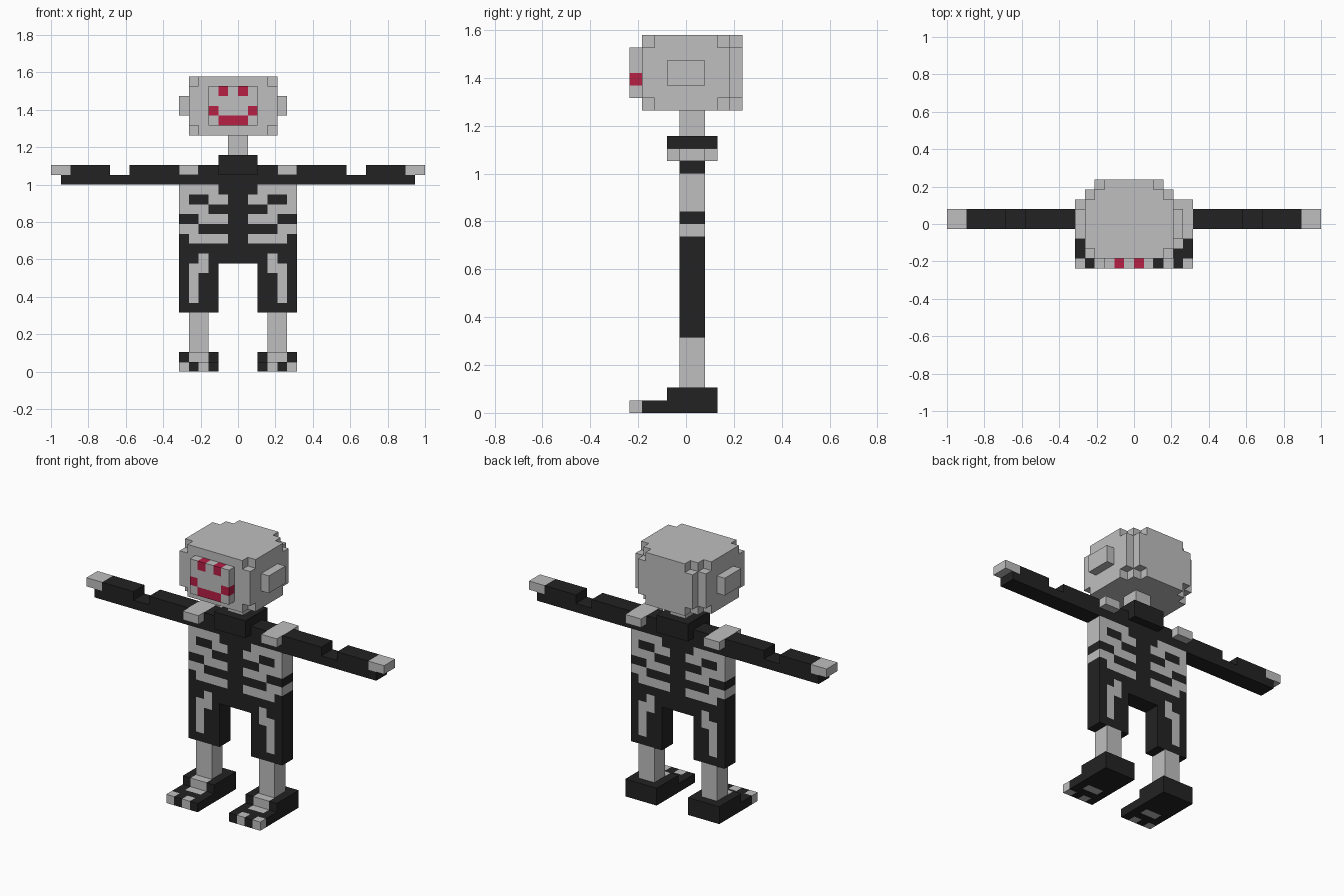
import bpy
import bmesh
from mathutils import Vector

if "Cube" in bpy.data.objects:
    bpy.data.objects.remove(bpy.data.objects["Cube"], do_unlink=True)

U = 2 / 38                                  # size of one block
ORIGIN = Vector((-19 * U, -4.5 * U, 0))
BONE, BLACK, RED = 0, 1, 2


def material(name, rgb):
    m = bpy.data.materials.new(name)
    m.use_nodes = True
    m.diffuse_color = (*rgb, 1)
    m.node_tree.nodes["Principled BSDF"].inputs["Base Color"].default_value = (*rgb, 1)
    return m


MATS = [material("bone grey", (0.52, 0.52, 0.52)),
        material("suit black", (0.0165, 0.0165, 0.0165)),
        material("face red", (0.47, 0.014, 0.06))]


def fill(cells, xs, ys, zs, colour):
    """Fill an inclusive range of blocks; a colour of None carves them away."""
    for x in range(xs[0], xs[1] + 1):
        for y in range(ys[0], ys[1] + 1):
            for z in range(zs[0], zs[1] + 1):
                if colour is None:
                    cells.pop((x, y, z), None)
                else:
                    cells[x, y, z] = colour


def mirrored(cells):
    return {(37 - x, y, z): c for (x, y, z), c in cells.items()}


def build(name, cells):
    """Turn blocks into a closed outer shell, one material per block colour."""
    bm = bmesh.new()
    verts = {}

    def corner(p):
        if p not in verts:
            verts[p] = bm.verts.new(ORIGIN + Vector(p) * U)
        return verts[p]

    for cell, colour in cells.items():
        for axis in range(3):
            for side in (0, 1):
                nb = list(cell)
                nb[axis] += 2 * side - 1
                if tuple(nb) in cells:
                    continue
                a, b = (axis + 1) % 3, (axis + 2) % 3
                ring = []
                for da, db in ((0, 0), (1, 0), (1, 1), (0, 1)):
                    p = list(cell)
                    p[axis] += side
                    p[a] += da
                    p[b] += db
                    ring.append(corner(tuple(p)))
                if not side:
                    ring.reverse()
                bm.faces.new(ring).material_index = colour
    mesh = bpy.data.meshes.new(name)
    bm.to_mesh(mesh)
    bm.free()
    for m in MATS:
        mesh.materials.append(m)
    bpy.context.collection.objects.link(bpy.data.objects.new(name, mesh))


def build_pair(name, cells):
    build("right_" + name, cells)
    build("left_" + name, mirrored(cells))


def paint_rows(cells, rows, x0, z_top):
    """Bone pattern through the body: '#' is bone, rows run downwards."""
    for r, row in enumerate(rows):
        for i, ch in enumerate(row):
            if ch == "#":
                fill(cells, (x0 + i, x0 + i), (4, 5), (z_top - r, z_top - r), BONE)


# Head with trimmed corners and a stepped back
head = {}
fill(head, (14, 22), (1, 8), (24, 29), BONE)
for edge, inner in ((14, 15), (22, 21)):
    fill(head, (edge, edge), (8, 8), (24, 29), None)
    for z in (24, 29):
        fill(head, (edge, edge), (1, 1), (z, z), None)
        fill(head, (edge, edge), (7, 7), (z, z), None)
        fill(head, (inner, inner), (8, 8), (z, z), None)
build("head", head)

# Ears
for name, x in (("right_ear", 13), ("left_ear", 23)):
    ear = {}
    fill(ear, (x, x), (3, 5), (26, 27), BONE)
    build(name, ear)

# Face plate with eyes, cheeks and mouth
face = {}
fill(face, (16, 20), (0, 0), (25, 28), BONE)
fill(face, (17, 19), (0, 0), (25, 25), RED)
for x, z in ((17, 28), (19, 28), (16, 26), (20, 26)):
    face[x, 0, z] = RED
build("face", face)

# Neck and collar
neck = {}
fill(neck, (18, 19), (4, 5), (22, 23), BONE)
build("neck", neck)
collar = {}
fill(collar, (17, 20), (3, 6), (20, 21), BLACK)
build("collar", collar)

# Torso with ribs
torso = {}
fill(torso, (13, 18), (4, 5), (11, 18), BLACK)
paint_rows(torso, ("####.",
                   "#..##",
                   "###..",
                   "..###",
                   "##...",
                   ".####",
                   ".....",
                   "..#.."), 13, 18)
torso.update(mirrored(torso))
build("torso", torso)

# Arms: long lower bar, raised upper blocks, hand at the tip
arm = {}
fill(arm, (1, 18), (4, 5), (19, 19), BLACK)
fill(arm, (2, 5), (4, 5), (20, 20), BLACK)
fill(arm, (8, 12), (4, 5), (20, 20), BLACK)
fill(arm, (15, 16), (4, 5), (20, 20), BLACK)
build_pair("arm", arm)
hand = {}
fill(hand, (0, 1), (4, 5), (20, 20), BONE)
build_pair("hand", hand)
shoulder = {}
fill(shoulder, (13, 14), (3, 6), (20, 20), BONE)
build_pair("shoulder", shoulder)

# Legs with thigh bones
leg = {}
fill(leg, (13, 16), (4, 5), (6, 10), BLACK)
paint_rows(leg, (".##.",
                 ".#..",
                 ".#..",
                 ".#.."), 13, 10)
build_pair("leg", leg)
shin = {}
fill(shin, (14, 15), (4, 5), (2, 5), BONE)
build_pair("shin", shin)

# Feet with toes and bone patches
foot = {}
fill(foot, (13, 16), (0, 6), (0, 0), BLACK)
fill(foot, (13, 16), (3, 6), (1, 1), BLACK)
fill(foot, (14, 15), (3, 3), (1, 1), BONE)
fill(foot, (14, 15), (2, 2), (0, 0), BONE)
for x in (13, 15):
    foot[x, 0, 0] = BONE
build_pair("foot", foot)
